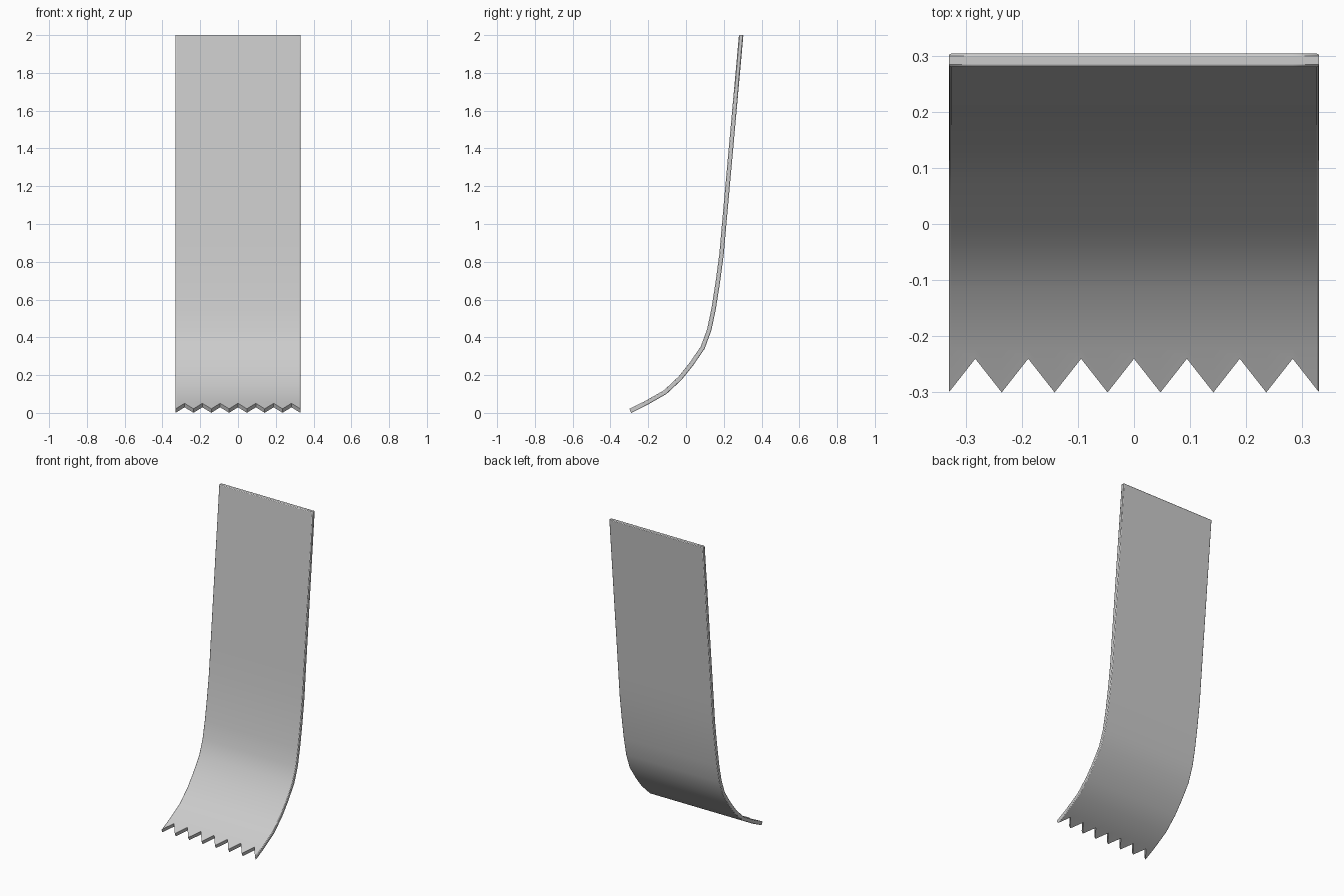
import bpy, bmesh
from mathutils import Vector

if "Cube" in bpy.data.objects:
    bpy.data.objects.remove(bpy.data.objects["Cube"])

# Centre line of the bent strip as (y, z), from top to toothed end
PATH = [(0.292, 2.0), (0.247, 1.5), (0.202, 1.0), (0.188, 0.84), (0.168, 0.69),
        (0.146, 0.55), (0.123, 0.44), (0.088, 0.345), (0.026, 0.255),
        (-0.03, 0.185), (-0.11, 0.11), (-0.215, 0.05), (-0.295, 0.011)]
HALF_W, HALF_T, TEETH = 0.33, 0.0118, 7
VALLEY = 0.75          # how far a notch shortens the last segment: 1 - share
COLS = 2 * TEETH + 1   # tips and notches alternate across the width

pts = [Vector((0, y, z)) for y, z in PATH]
last = len(pts) - 1


def normal(i):
    if i == 0:
        return Vector((0, -1, 0))
    d = pts[min(i + 1, last)] - pts[i - 1]
    return Vector((0, d.z, -d.y)).normalized()


bm = bmesh.new()
weight = bm.edges.layers.float.new("bevel_weight_edge")


# Front (+1) and back (-1) skins, last row zigzags
def skin(side):
    rows = []
    for i, p in enumerate(pts):
        row = []
        for c in range(COLS):
            q = p
            if i == last and c % 2:
                q = p.lerp(pts[i - 1], VALLEY)
            v = q + normal(i) * HALF_T * side
            v.x = -HALF_W + 2 * HALF_W * c / (COLS - 1)
            row.append(bm.verts.new(v))
        rows.append(row)
    for a, b in zip(rows, rows[1:]):
        for c in range(COLS - 1):
            bm.faces.new((a[c], a[c + 1], b[c + 1], b[c]))
    return rows


front, back = skin(1), skin(-1)


# Rim closing the two skins
def border(r):
    return (r[0] + [row[-1] for row in r[1:]] + r[-1][-2::-1]
            + [row[0] for row in r[-2:0:-1]])


fb, bb = border(front), border(back)
n = len(fb)
smooth_rim = lambda k: k < COLS - 1 + last or k >= 2 * (COLS - 1) + last
for k in range(n):
    j = (k + 1) % n
    bm.faces.new((fb[k], fb[j], bb[j], bb[k]))
    if smooth_rim(k):
        for loop in (fb, bb):
            bm.edges.get((loop[k], loop[j]))[weight] = 1.0
bmesh.ops.recalc_face_normals(bm, faces=bm.faces)

mesh = bpy.data.meshes.new("toothed_strip")
bm.to_mesh(mesh)
bm.free()
strip = bpy.data.objects.new("toothed_strip", mesh)
bpy.context.collection.objects.link(strip)

# Softened top and side edges
bev = strip.modifiers.new("soft_edges", 'BEVEL')
bev.limit_method = 'WEIGHT'
bev.width = 0.004
bev.segments = 2

bpy.context.view_layer.objects.active = strip
strip.select_set(True)
bpy.ops.object.shade_smooth_by_angle()
